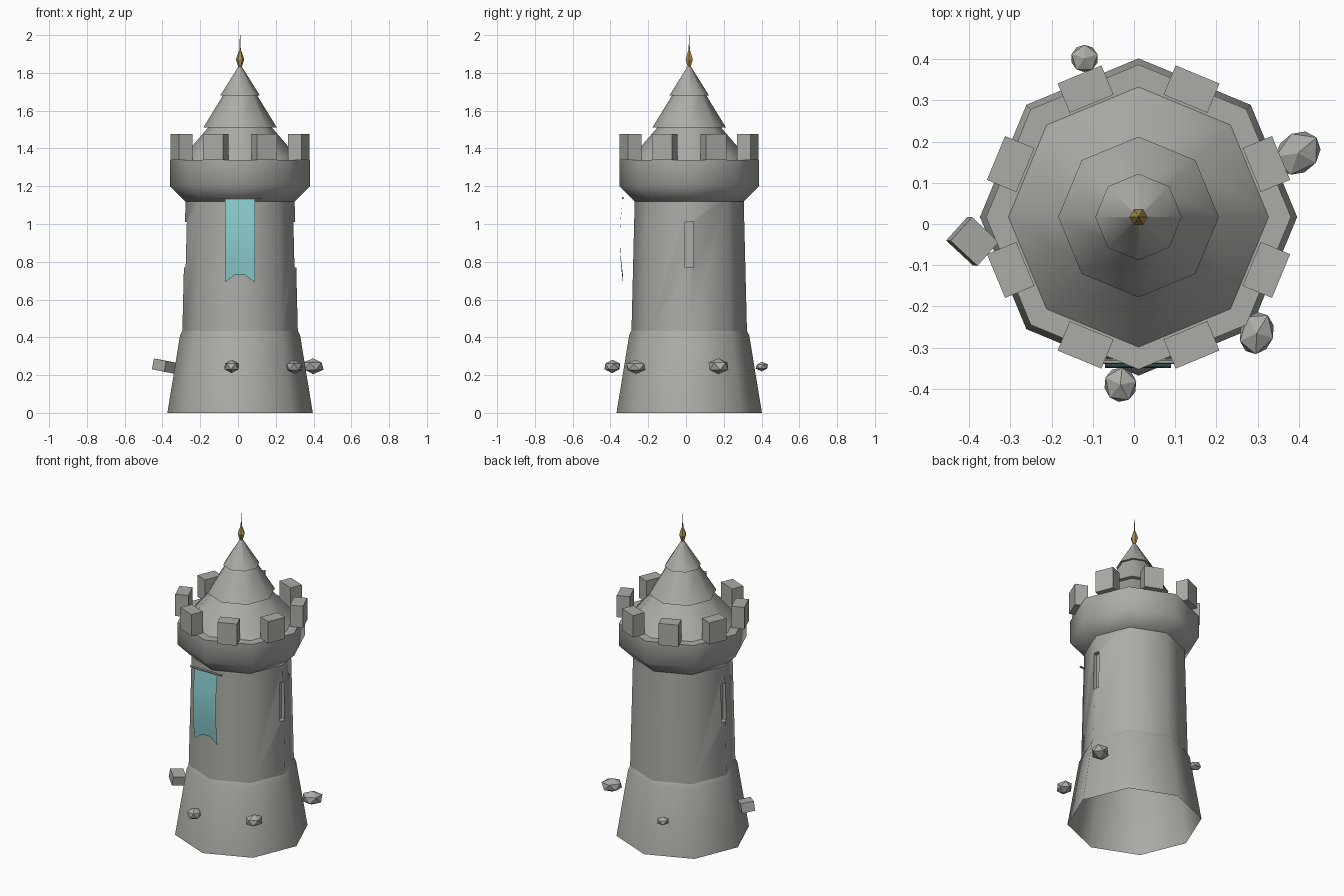
import bpy, bmesh, math
from mathutils import Matrix, Euler

if "Cube" in bpy.data.objects:
    bpy.data.objects.remove(bpy.data.objects["Cube"])

CX, CY = 0.011, 0.017  # tower axis


def material(name, rgb):
    m = bpy.data.materials.new(name)
    m.use_nodes = True
    m.diffuse_color = (*rgb, 1)
    m.node_tree.nodes["Principled BSDF"].inputs["Base Color"].default_value = (*rgb, 1)
    return m


STONE = material("grey stone", (0.41, 0.41, 0.385))
CLOTH = material("teal cloth", (0.26, 0.62, 0.62))
GOLD = material("gold", (0.42, 0.28, 0.08))


def finish(name, bm, mat, smooth=None):
    """Turn a bmesh into a named object, optionally smooth below an angle."""
    bmesh.ops.recalc_face_normals(bm, faces=bm.faces)
    me = bpy.data.meshes.new(name)
    bm.to_mesh(me)
    bm.free()
    me.materials.append(mat)
    ob = bpy.data.objects.new(name, me)
    bpy.context.collection.objects.link(ob)
    if smooth:
        me.shade_smooth()
        me.set_sharp_from_angle(angle=math.radians(smooth))
    return ob


def lathe(name, profile, mat, sides=8, caps=(True, True), smooth=50):
    """Revolve (radius, height) points about the tower axis."""
    bm = bmesh.new()
    rings = []
    for r, z in profile:
        turn = [2 * math.pi * i / sides for i in range(sides)]
        rings.append([bm.verts.new((CX + r * math.cos(a), CY + r * math.sin(a), z)) for a in turn])
    for low, high in zip(rings, rings[1:]):
        for i in range(sides):
            j = (i + 1) % sides
            bm.faces.new((low[i], low[j], high[j], high[i]))
    for ring, cap in zip((rings[0], rings[-1]), caps):
        if cap:
            bm.faces.new(ring)
    return finish(name, bm, mat, smooth)


def box(name, loc, size, rot=(0, 0, 0), mat=STONE):
    bm = bmesh.new()
    m = Matrix.LocRotScale(loc, Euler(rot), size)
    bmesh.ops.create_cube(bm, size=1, matrix=m)
    return finish(name, bm, mat)


# Masonry: flared foot, shaft and corbelled parapet
lathe("tower_base", [(0.385, 0), (0.318, 0.41), (0.303, 0.44)], STONE, caps=(False, False))
shaft = lathe("tower_shaft", [(0.306, 0.42), (0.288, 1.15)], STONE)
lathe("parapet", [(0.285, 1.115), (0.37, 1.2), (0.37, 1.34)], STONE)

# Arrow slits cut into both flanks of the shaft
for side in (-1, 1):
    cutter = box("slit_cutter", (CX + side * 0.3, CY, 0.89), (0.07, 0.045, 0.24))
    cutter.hide_render = True
    cut = shaft.modifiers.new("slit", "BOOLEAN")
    cut.operation, cut.object, cut.solver = "DIFFERENCE", cutter, "EXACT"
    graph = bpy.context.evaluated_depsgraph_get()
    mesh = bpy.data.meshes.new_from_object(shaft.evaluated_get(graph))
    shaft.modifiers.clear()
    shaft.data = mesh
    bpy.data.objects.remove(cutter)
shaft.data.shade_smooth()
shaft.data.set_sharp_from_angle(angle=math.radians(50))

# Merlons, one over the middle of each parapet side
for i in range(8):
    a = math.pi / 8 + i * math.pi / 4
    box(f"merlon_{i + 1}", (CX + 0.336 * math.cos(a), CY + 0.336 * math.sin(a), 1.407),
        (0.077, 0.115, 0.137), (0, 0, a))

# Three overlapping roof tiers
tiers = [(0.32, 1.335, 0.165, 1.515), (0.195, 1.51, 0.088, 1.685), (0.105, 1.68, 0.002, 1.845)]
for i, (r1, z1, r2, z2) in enumerate(tiers):
    lathe(f"roof_tier_{i + 1}", [(r1, z1), (r2, z2)], STONE)

# Finial with needle
lathe("finial", [(0.007, 1.825), (0.022, 1.872), (0.008, 1.912), (0.004, 1.92), (0.001, 2.0)],
      GOLD, sides=6, smooth=None)

# Banner: bowed cloth with a notched tail, hung from a rod
bm = bmesh.new()
ROWS, tails = 8, (0.69, 0.73, 0.73, 0.69)
grid = []
for r in range(ROWS + 1):
    t = r / ROWS
    y = -0.334 - 0.016 * math.sin(math.pi * t)
    grid.append([bm.verts.new((-0.07 + 0.16 * c / 3, y, 1.137 + (end - 1.137) * t))
                 for c, end in enumerate(tails)])
for r in range(ROWS):
    for c in range(3):
        bm.faces.new((grid[r][c], grid[r + 1][c], grid[r + 1][c + 1], grid[r][c + 1]))
finish("banner", bm, CLOTH, 50)
bm = bmesh.new()
rod = Matrix.Translation((CX, -0.334, 1.138)) @ Matrix.Rotation(math.pi / 2, 4, "Y")
bmesh.ops.create_cone(bm, cap_ends=True, segments=6, radius1=0.006, radius2=0.006, depth=0.22, matrix=rod)
finish("banner_rod", bm, STONE)

# Loose stones around the foot
stones = [((-0.12, 0.402, 0.245), (0.037, 0.037, 0.025), 0.3),
          ((0.398, 0.172, 0.247), (0.066, 0.054, 0.042), 0.7),
          ((0.298, -0.265, 0.244), (0.046, 0.058, 0.037), -0.3),
          ((-0.033, -0.39, 0.246), (0.044, 0.047, 0.035), 0.2)]
for i, (loc, size, turn) in enumerate(stones):
    bm = bmesh.new()
    m = Matrix.LocRotScale(loc, Euler((0, 0, turn)), size)
    bmesh.ops.create_icosphere(bm, subdivisions=1, radius=1, matrix=m)
    finish(f"loose_stone_{i + 1}", bm, STONE)
box("stone_block", (-0.392, -0.042, 0.248), (0.09, 0.078, 0.058), (-0.12, 0.15, -0.75))
